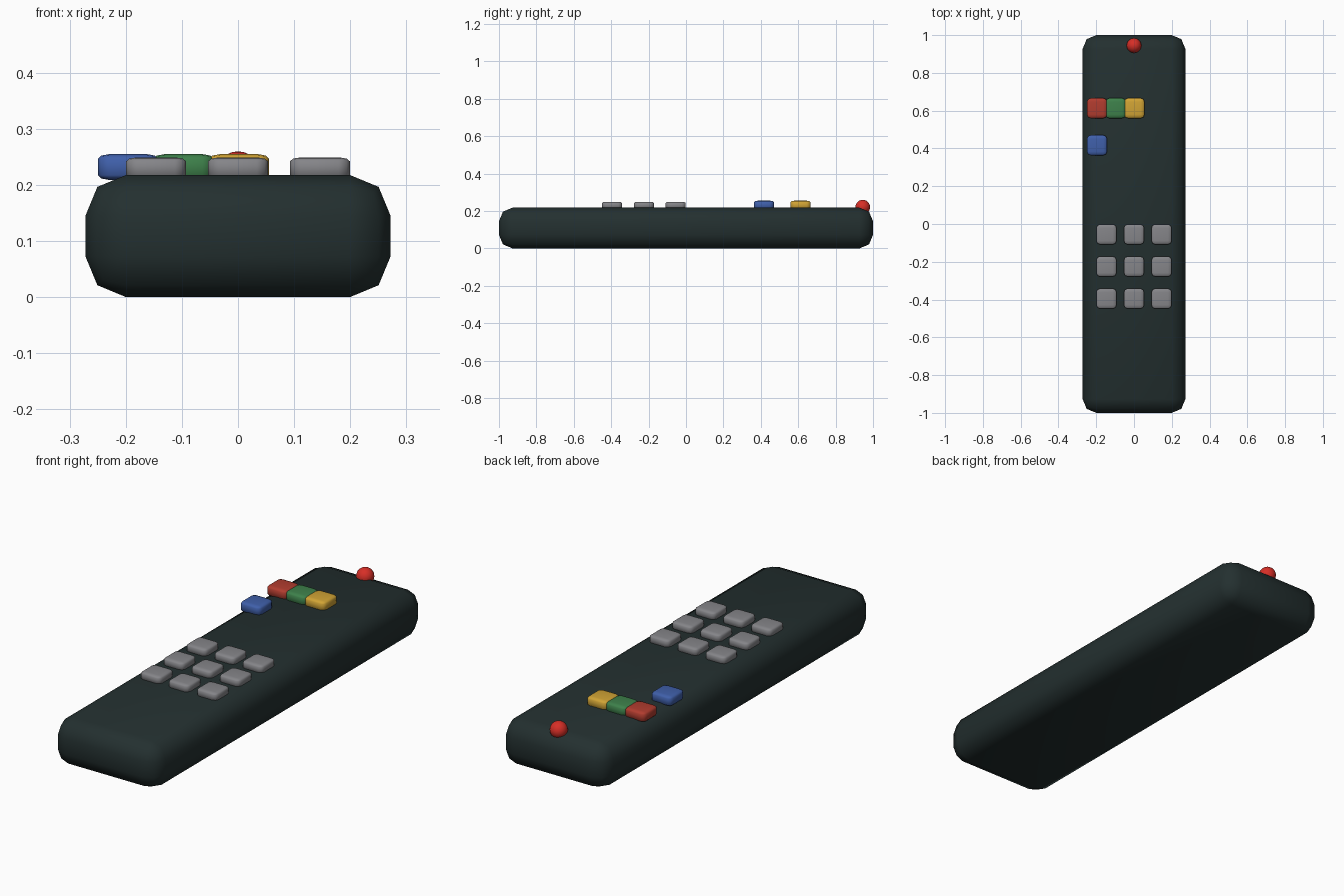
import bpy
import bmesh
from mathutils import Matrix, Vector

default = bpy.data.objects.get("Cube")
if default:
    bpy.data.objects.remove(default, do_unlink=True)


def make_material(name, rgb):
    mat = bpy.data.materials.new(name)
    mat.use_nodes = True
    color = (*rgb, 1.0)
    mat.diffuse_color = color
    mat.node_tree.nodes["Principled BSDF"].inputs["Base Color"].default_value = color
    return mat


def add_object(name, bm, mat, location):
    """Turn a bmesh into a fully smooth-shaded object."""
    for face in bm.faces:
        face.smooth = True
    mesh = bpy.data.meshes.new(name)
    bm.to_mesh(mesh)
    bm.free()
    mesh.materials.append(mat)
    obj = bpy.data.objects.new(name, mesh)
    obj.location = location
    bpy.context.collection.objects.link(obj)
    return obj


def rounded_box(name, size, bevel, location, mat, squash=1.0):
    """Box with a two-segment bevel, flattened afterwards by squash."""
    bm = bmesh.new()
    bmesh.ops.create_cube(bm, size=1, matrix=Matrix.Diagonal((*size, 1)))
    bmesh.ops.bevel(bm, geom=bm.edges[:], offset=bevel, offset_type='OFFSET',
                    segments=2, profile=0.5, affect='EDGES')
    bmesh.ops.scale(bm, vec=Vector((1, 1, squash)), verts=bm.verts)
    return add_object(name, bm, mat, location)


casing = make_material("dark slate", (0.017, 0.029, 0.029))
grey = make_material("button grey", (0.235, 0.235, 0.25))
red = make_material("button red", (0.44, 0.045, 0.028))
green = make_material("button green", (0.048, 0.22, 0.07))
yellow = make_material("button yellow", (0.64, 0.37, 0.035))
blue = make_material("button blue", (0.05, 0.115, 0.40))
bright_red = make_material("lamp red", (0.68, 0.028, 0.02))

# Casing
rounded_box("casing", (0.544, 2.0, 0.218), 0.073, (0, 0, 0.109), casing)

# Number pad, three by three
KEY = 0.107
for row, y in enumerate((-0.055, -0.225, -0.395)):
    for col in range(3):
        rounded_box(f"number_key_{row * 3 + col + 1}", (KEY, KEY, KEY), 0.02,
                    ((col - 1) * 0.146, y, 0.23), grey, squash=0.36)

# Coloured keys
for name, x, y, mat in (("red_key", -0.196, 0.613, red),
                        ("green_key", -0.097, 0.613, green),
                        ("yellow_key", 0.002, 0.613, yellow),
                        ("blue_key", -0.196, 0.417, blue)):
    rounded_box(name, (KEY, KEY, KEY), 0.02, (x, y, 0.232), mat, squash=0.43)

# Signal lamp
bm = bmesh.new()
bmesh.ops.create_uvsphere(bm, u_segments=24, v_segments=12, radius=0.039)
add_object("signal_lamp", bm, bright_red, (0, 0.945, 0.221))
